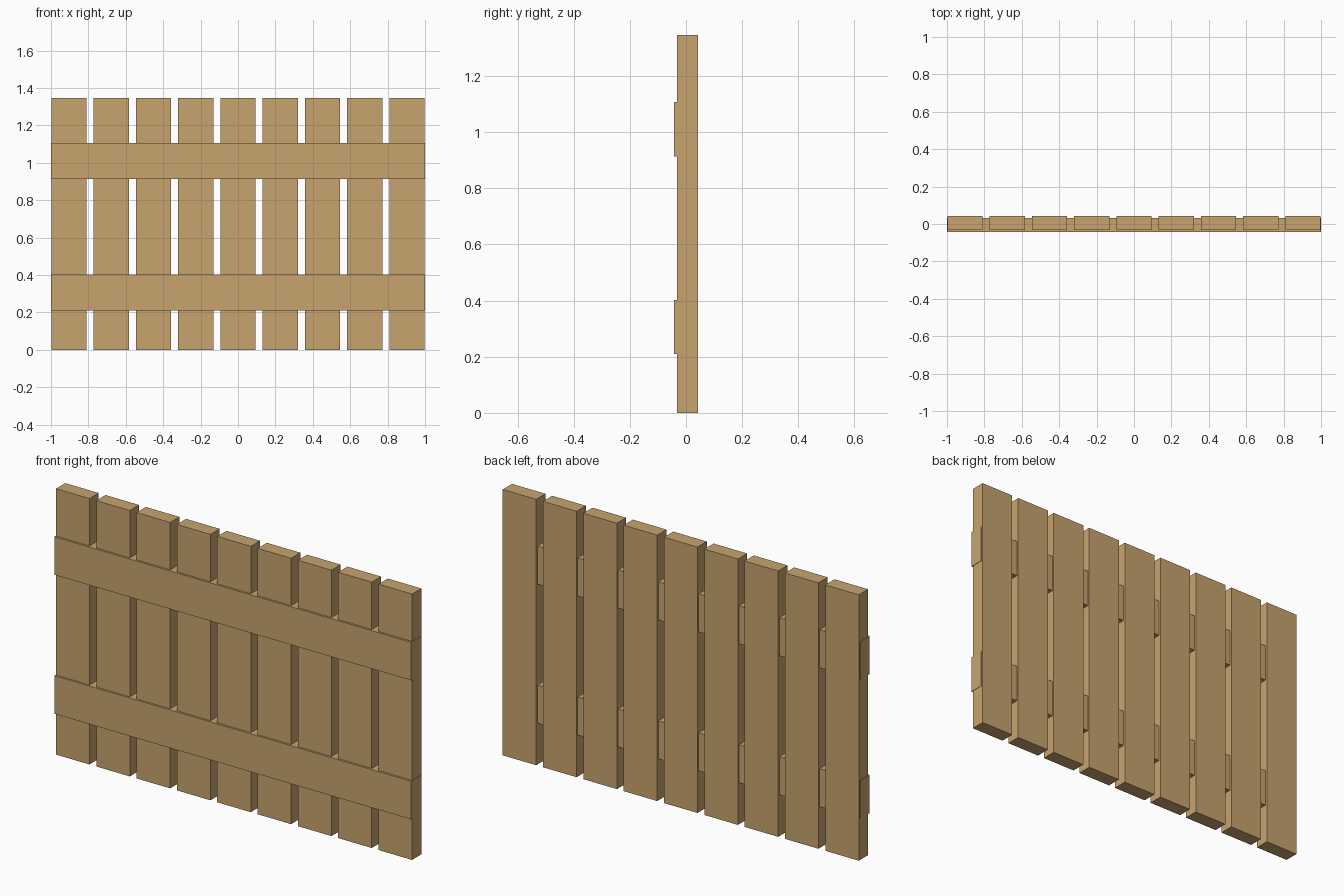
import bpy

if "Cube" in bpy.data.objects:
    bpy.data.objects.remove(bpy.data.objects["Cube"])

wood = bpy.data.materials.new("light_wood")
wood.diffuse_color = (0.578, 0.371, 0.156, 1)
wood.use_nodes = True
wood.node_tree.nodes["Principled BSDF"].inputs["Base Color"].default_value = wood.diffuse_color


def box(name, lo, hi):
    """Box between two opposite corners."""
    bpy.ops.mesh.primitive_cube_add(size=1, location=[(a + b) / 2 for a, b in zip(lo, hi)])
    ob = bpy.context.object
    ob.name = name
    ob.scale = [b - a for a, b in zip(lo, hi)]
    bpy.ops.object.transform_apply(location=False, rotation=False, scale=True)
    ob.data.materials.append(wood)
    return ob


# Nine upright planks
for i in range(9):
    x = (i - 4) * 0.226
    box(f"plank_{i + 1}", (x - 0.094, -0.032, 0), (x + 0.094, 0.042, 1.347))

# Two horizontal rails, let into the planks and standing proud at the front
for name, z in (("lower_rail", 0.21), ("upper_rail", 0.914)):
    box(name, (-1, -0.042, z), (1, 0.033, z + 0.193))
